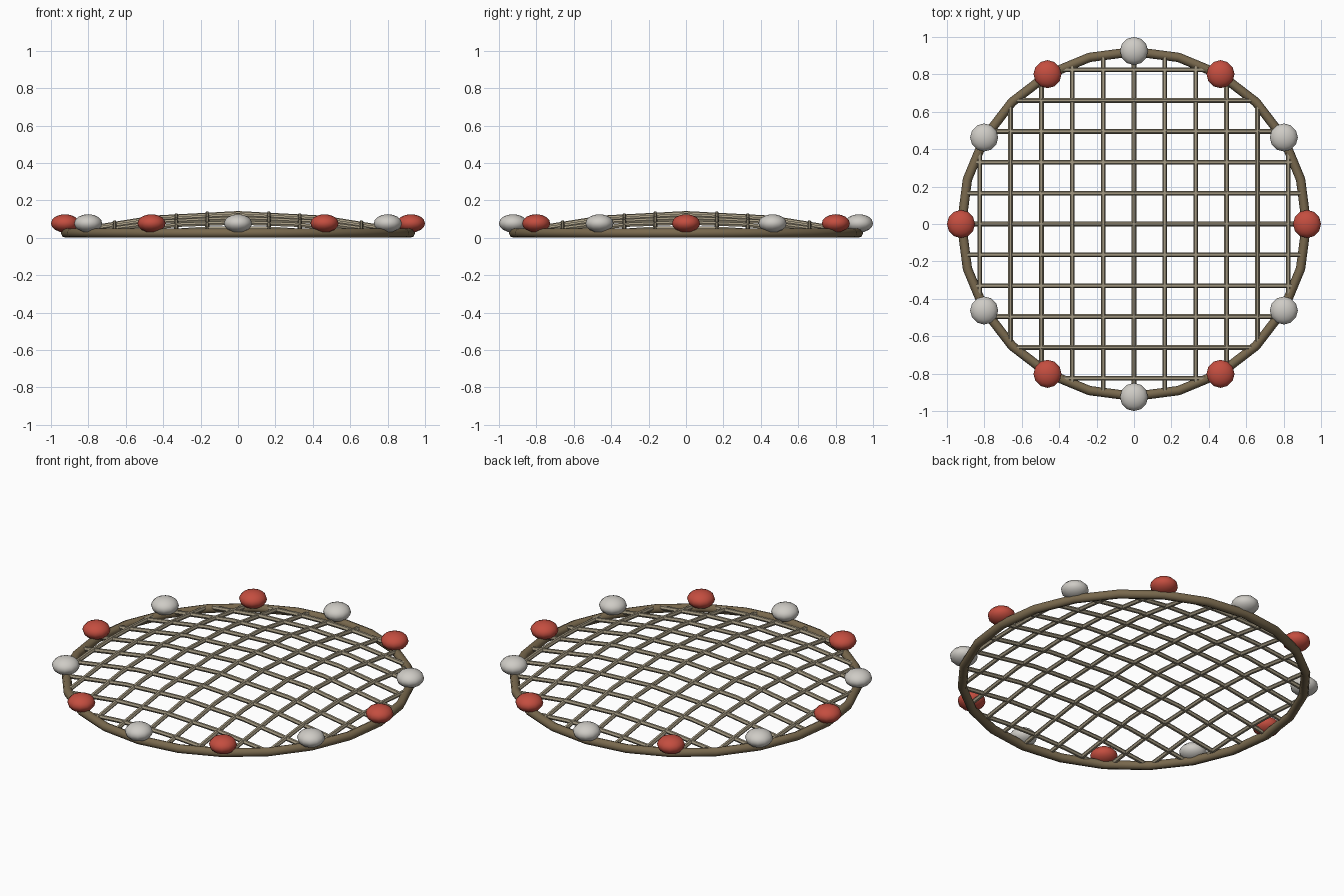
import bpy
import math
from mathutils import Vector

old = bpy.data.objects.get("Cube")
if old:
    bpy.data.objects.remove(old, do_unlink=True)

RING_R, TUBE_R, ROD_R = 0.922, 0.025, 0.0125
SPACING, DOME = 0.165, 0.1


def material(name, rgb):
    m = bpy.data.materials.new(name)
    m.use_nodes = True
    m.diffuse_color = (*rgb, 1)
    m.node_tree.nodes["Principled BSDF"].inputs["Base Color"].default_value = (*rgb, 1)
    return m


dark_wood = material("dark wood", (0.19, 0.14, 0.075))
pale_cane = material("pale cane", (0.36, 0.31, 0.215))
red = material("red bead paint", (0.55, 0.075, 0.05))
white = material("off white bead paint", (0.62, 0.60, 0.56))


def finish(name, mat):
    ob = bpy.context.object
    ob.name = name
    ob.data.materials.append(mat)
    bpy.ops.object.shade_smooth_by_angle(angle=math.radians(50))
    return ob


def dome_height(x, y):
    return 0.032 + DOME * (1 - (x * x + y * y) / RING_R ** 2)


def rod(name, offset, along_x):
    """One bent cane rod spanning the ring in four straight lengths."""
    half = math.sqrt(RING_R ** 2 - offset ** 2) - 0.01
    curve = bpy.data.curves.new(name, "CURVE")
    curve.dimensions = "3D"
    curve.bevel_depth = ROD_R
    curve.bevel_resolution = 1
    curve.use_fill_caps = True
    line = curve.splines.new("POLY")
    line.points.add(4)
    for i, point in enumerate(line.points):
        t = half * (i / 2 - 1)
        x, y = (t, offset) if along_x else (offset, t)
        point.co = (x, y, dome_height(x, y), 1)
    ob = bpy.data.objects.new(name, curve)
    bpy.context.collection.objects.link(ob)
    bpy.ops.object.select_all(action="DESELECT")
    ob.select_set(True)
    bpy.context.view_layer.objects.active = ob
    bpy.ops.object.convert(target="MESH")
    finish(name, pale_cane)


# Outer hoop
bpy.ops.mesh.primitive_torus_add(major_radius=RING_R, minor_radius=TUBE_R,
                                 major_segments=24, minor_segments=8,
                                 location=(0, 0, TUBE_R))
finish("outer_hoop", dark_wood)

# Domed lattice
for k in range(-5, 6):
    rod(f"lattice_rod_across_{k + 6}", k * SPACING, True)
    rod(f"lattice_rod_lengthwise_{k + 6}", k * SPACING, False)

# Flattened beads around the hoop, alternating in colour
for i in range(12):
    a = math.tau * i / 12
    spot = Vector((math.cos(a), math.sin(a), 0)) * 0.925
    bpy.ops.mesh.primitive_uv_sphere_add(segments=12, ring_count=8, radius=0.075,
                                         location=(spot.x, spot.y, 0.077))
    bpy.context.object.scale.z = 0.65
    finish(f"rim_bead_{i + 1}", white if i % 2 else red)
